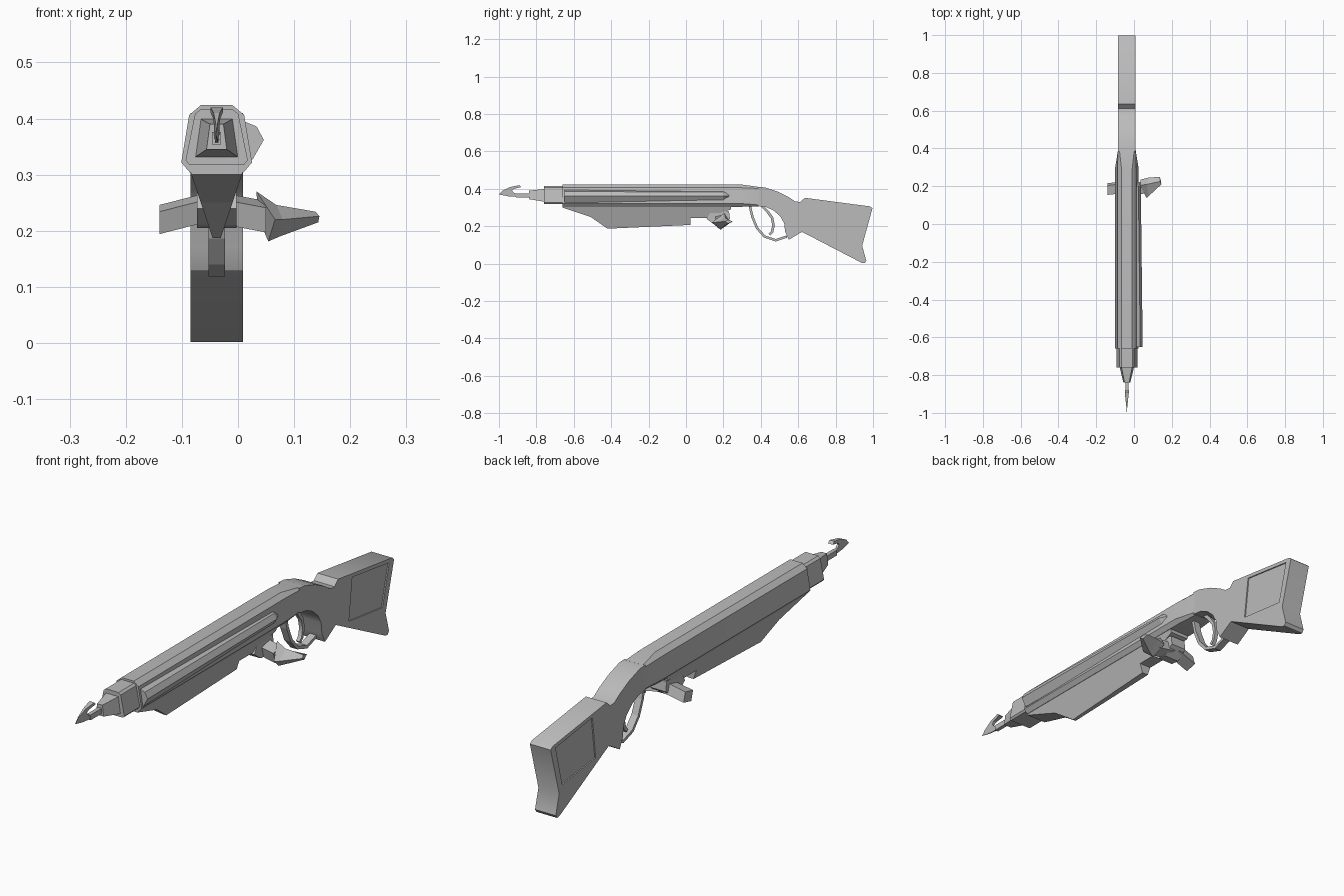
import bpy, bmesh
from mathutils import Vector

cube = bpy.data.objects.get("Cube")
if cube:
    bpy.data.objects.remove(cube)

CENTRE = -.038  # centre plane of the gun
FLOOR = .31     # underside of the barrel housing
SIDES = (-1, 1)
SHADE = (.5, .5, .5, 1)

grey = bpy.data.materials.new("plain grey")
grey.use_nodes = True
grey.diffuse_color = SHADE
grey.node_tree.nodes["Principled BSDF"].inputs["Base Color"].default_value = SHADE


def loft(name, rings, smooth=False):
    """Skin a list of equal point rings and cap both ends."""
    bm = bmesh.new()
    rows = [[bm.verts.new(point) for point in ring] for ring in rings]
    for near, far in zip(rows, rows[1:]):
        for i in range(len(near)):
            bm.faces.new((near[i - 1], near[i], far[i], far[i - 1]))
    bm.faces.new(rows[0])
    bm.faces.new(rows[-1])
    bmesh.ops.remove_doubles(bm, verts=bm.verts, dist=.0001)
    bmesh.ops.recalc_face_normals(bm, faces=bm.faces)
    mesh = bpy.data.meshes.new(name)
    bm.to_mesh(mesh)
    bm.free()
    mesh.materials.append(grey)
    part = bpy.data.objects.new(name, mesh)
    bpy.context.collection.objects.link(part)
    if smooth:
        bpy.ops.object.select_all(action="DESELECT")
        part.select_set(True)
        bpy.context.view_layer.objects.active = part
        bpy.ops.object.shade_smooth_by_angle(angle=.6)
    return part


def prism(name, outline, half_width, smooth=False, x=CENTRE):
    """Side outline of (y, z) points extruded across the gun."""
    return loft(name, [[(x + side * half_width, y, z) for y, z in outline]
                       for side in SIDES], smooth)


def trapezoid(y, top, base, top_half, base_half):
    """Mirrored cross-section of the gun at y."""
    return [Vector((CENTRE + half, y, z)) for half, z in
            ((top_half, top), (base_half, base), (-base_half, base), (-top_half, top))]


def chamfer(ring, size):
    """Cut every corner of a ring back by a distance along both edges."""
    cut = []
    for i, corner in enumerate(ring):
        for other in (ring[i - 1], ring[(i + 1) % len(ring)]):
            cut.append(corner + (other - corner).normalized() * size)
    return cut


def strip(name, path, thickness, half_width, smooth=False):
    """Flat bar that follows a (y, z) path in the centre plane."""
    points = [Vector(point) for point in path]
    rings = []
    for i, point in enumerate(points):
        along = points[min(i + 1, len(points) - 1)] - points[max(i - 1, 0)]
        across = along.orthogonal().normalized() * thickness / 2
        inner, outer = point - across, point + across
        rings.append([(CENTRE + side * half_width, edge.x, edge.y) for side, edge in
                      ((-1, inner), (1, inner), (1, outer), (-1, outer))])
    return loft(name, rings, smooth)


def bar(name, start, end, half_depth, half_height, lean):
    """Leaning box section swept between two centre points."""
    return loft(name, [[(x, y + a * half_depth - b * lean, z + b * half_height + a * lean)
                        for a, b in ((-1, -1), (1, -1), (1, 1), (-1, 1))]
                       for x, y, z in (start, end)])


# Long barrel housing, narrowing into the wrist
housing = [chamfer(trapezoid(y, .424, .304, .046, .066), .018) for y in (-.66, .29)]
wrist = chamfer(trapezoid(.39, .41, .306, .047, .047), .008)
loft("barrel_housing", housing + [wrist], True)

# Muzzle block and tapered nozzle
loft("muzzle_block", [chamfer(trapezoid(y, .416, .318, .037, .057), .008)
                      for y in (-.76, -.65)])
loft("nozzle", [trapezoid(-.84, .39, .345, .012, .018),
                trapezoid(-.75, .4, .33, .03, .04)])

# Harpoon: short shaft and a hooked point that widens upward and backward
loft("harpoon_shaft", [trapezoid(y, .376, .354, .008, .008) for y in (-.91, -.83)])
hook = [(-1, .37), (-.98, .39), (-.94, .41), (-.89, .42), (-.88, .41), (-.92, .4),
        (-.93, .39), (-.92, .378), (-.89, .37), (-.89, .356), (-.95, .36)]
loft("harpoon_point", [[(CENTRE + side * (y + 1) * (z - .32), y, z) for y, z in hook]
                       for side in SIDES])

# Rail on the left side, shrinking toward the rear
rail = [(-.02, .393), (.01, .395), (.033, .386), (.046, .362), (.026, .327), (-.02, .327)]
loft("side_rail", [[(x - inset, y, .36 + (z - .36) * scale) for x, z in rail]
                   for y, inset, scale in ((-.65, 0, 1), (.2, .01, .84), (.23, .025, .6))])


def keel_ring(y, base):
    """V section whose width follows its depth."""
    return trapezoid(y, FLOOR, base, (FLOOR - .165) / 3, (base - .165) / 3)


# Keel under the barrel with a sloping prow and a shallow tail
loft("keel", [keel_ring(y, base) for y, base in
              ((-.66, .3), (-.51, .25), (-.42, .187), (.025, .207))])
loft("keel_tail", [keel_ring(y, base) for y, base in
                   ((.02, .245), (.11, .245), (.24, .29))])

# Cross lever: plain arm on one side, wedge handle on the other
prism("lever_hub", [(.11, .24), (.14, .29), (.23, .28), (.235, .24), (.19, .205),
                    (.15, .21)], .035)
bar("lever_arm", (-.14, .185, .22), (-.05, .195, .243), .025, .02, .006)
bar("lever_neck", (-.03, .19, .24), (.05, .19, .225), .026, .022, .006)
loft("lever_handle", [
    [(.033, .205, .27), (.066, .138, .22), (.054, .185, .181), (.035, .235, .225)],
    [(.068, .21, .246), (.08, .15, .22), (.075, .19, .19), (.075, .245, .225)],
    [(.138, .225, .234), (.145, .21, .226), (.143, .225, .215), (.137, .25, .226)]])

# Trigger guard and curved trigger
strip("trigger_guard", [(.34, .315), (.355, .25), (.38, .19), (.42, .145),
                        (.48, .125), (.54, .145)], .013, .015)
strip("trigger", [(.405, .31), (.435, .28), (.46, .245), (.468, .205),
                  (.46, .17), (.445, .155)], .014, .008, True)

# Stock with grip
top_edge = [(.385, .41), (.42, .408), (.49, .385), (.55, .355), (.585, .332),
            (.612, .33), (.635, .352), (.985, .306)]
butt_edge = [(.997, .296), (.942, .096), (.964, .015), (.955, .002), (.94, .004)]
grip_edge = [(.62, .17), (.55, .128), (.53, .17), (.525, .215), (.505, .252),
             (.47, .283), (.43, .302), (.385, .308)]
stock = prism("stock", top_edge + butt_edge + grip_edge, .047, True)

# Shallow sunken panel on each side of the stock
panel = [(.727, .325), (.965, .293), (.922, .126), (.705, .152)]
for side, label in zip(SIDES, ("right", "left")):
    cutter = prism(label + "_panel_cutter", panel, .008, x=CENTRE + side * .05)
    cutter.hide_render = True
    cutter.hide_viewport = True
    cut = stock.modifiers.new(label + "_panel", "BOOLEAN")
    cut.operation = "DIFFERENCE"
    cut.solver = "EXACT"
    cut.object = cutter
